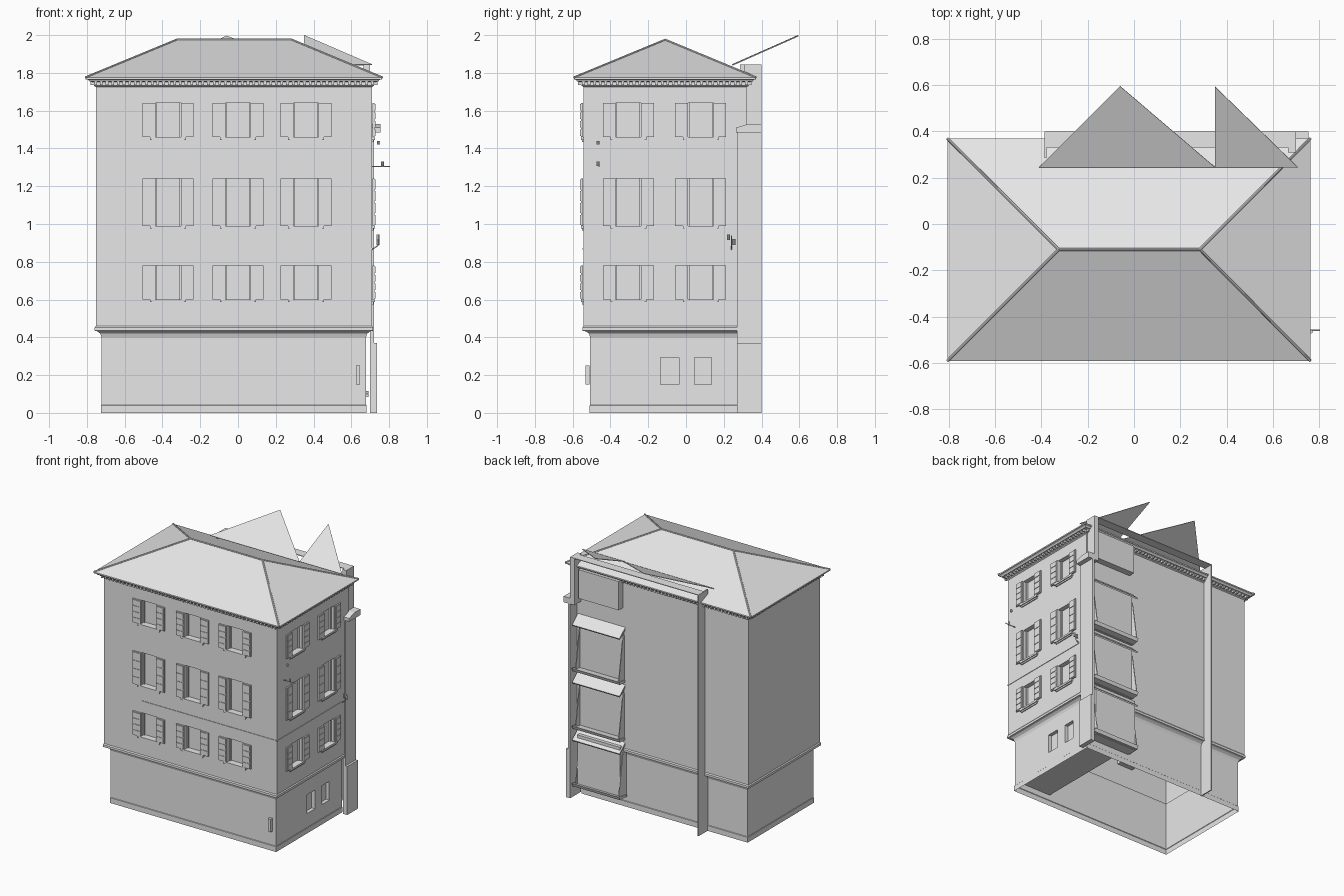
import bpy, bmesh
from mathutils import Vector

if "Cube" in bpy.data.objects:
    bpy.data.objects.remove(bpy.data.objects["Cube"])

plaster = bpy.data.materials.new("light grey plaster")
plaster.use_nodes = True
GREY = (0.8, 0.8, 0.8, 1)
plaster.diffuse_color = GREY
plaster.node_tree.nodes["Principled BSDF"].inputs["Base Color"].default_value = GREY

# Wall planes: left x, right x, front y, back y
LOWER = (-0.725, 0.68, -0.51, 0.29)
UPPER = (-0.753, 0.71, -0.543, 0.32)
EAVES = (-0.807, 0.763, -0.592, 0.37)


def finish(name, bm):
    bmesh.ops.recalc_face_normals(bm, faces=bm.faces)
    mesh = bpy.data.meshes.new(name)
    bm.to_mesh(mesh)
    bm.free()
    mesh.materials.append(plaster)
    obj = bpy.data.objects.new(name, mesh)
    bpy.context.collection.objects.link(obj)
    return obj


def add_box(bm, x0, x1, y0, y1, z0, z1):
    vs = bmesh.ops.create_cube(bm, size=1)["verts"]
    for v in vs:
        v.co = ((x0 + x1) / 2 + v.co.x * (x1 - x0),
                (y0 + y1) / 2 + v.co.y * (y1 - y0),
                (z0 + z1) / 2 + v.co.z * (z1 - z0))


def boxes(name, items):
    bm = bmesh.new()
    for it in items:
        add_box(bm, *it)
    return finish(name, bm)


def on_wall(side, u0, u1, z0, z1, d0, d1, rect=UPPER):
    """Box on the front or right wall; d is distance out of the wall."""
    if side == "front":
        return (u0, u1, rect[2] - d1, rect[2] - d0, z0, z1)
    return (rect[1] + d0, rect[1] + d1, u0, u1, z0, z1)


def ring_loft(name, rect, profile, capped=False):
    """Sweep (offset, z) points around a rectangle."""
    x0, x1, y0, y1 = rect
    bm = bmesh.new()
    rings = [[bm.verts.new(p) for p in ((x0 - o, y0 - o, z), (x1 + o, y0 - o, z),
                                        (x1 + o, y1 + o, z), (x0 - o, y1 + o, z))]
             for o, z in profile]
    for a, b in zip(rings, rings[1:]):
        for i in range(4):
            j = (i + 1) % 4
            bm.faces.new((a[i], a[j], b[j], b[i]))
    if capped:
        bm.faces.new(rings[0])
        bm.faces.new(rings[-1])
    return finish(name, bm)


def extrude_x(name, x0, x1, outline):
    """Extrude a closed y-z outline along x."""
    bm = bmesh.new()
    face = bm.faces.new([bm.verts.new((x0, y, z)) for y, z in outline])
    out = bmesh.ops.extrude_face_region(bm, geom=[face])["geom"]
    bmesh.ops.translate(bm, vec=(x1 - x0, 0, 0),
                        verts=[g for g in out if isinstance(g, bmesh.types.BMVert)])
    bm.faces.new([bm.verts.new((x0, y, z)) for y, z in outline]) if not face.is_valid else None
    return finish(name, bm)


def rods(name, segments, radius):
    bm = bmesh.new()
    for a, b in segments:
        a, b = Vector(a), Vector(b)
        vs = bmesh.ops.create_cone(bm, cap_ends=True, segments=8, radius1=radius,
                                   radius2=radius, depth=(b - a).length)["verts"]
        turn = (b - a).to_track_quat("Z", "Y").to_matrix()
        for v in vs:
            v.co = turn @ v.co + (a + b) / 2
    return finish(name, bm)


def carve(obj, holes):
    """Cut recesses, then open the shell at top and bottom."""
    cutter = boxes("cutter", holes)
    cutter.hide_render = True
    mod = obj.modifiers.new("recesses", "BOOLEAN")
    mod.operation, mod.object, mod.solver = "DIFFERENCE", cutter, "EXACT"
    bpy.context.view_layer.objects.active = obj
    bpy.ops.object.modifier_apply(modifier=mod.name)
    bpy.data.objects.remove(cutter)
    bm = bmesh.new()
    bm.from_mesh(obj.data)
    bm.normal_update()
    zs = [v.co.z for v in bm.verts]
    ends = [f for f in bm.faces if abs(f.normal.z) > 0.9 and all(
        min(abs(v.co.z - min(zs)), abs(v.co.z - max(zs))) < 1e-4 for v in f.verts)]
    bmesh.ops.delete(bm, geom=ends, context="FACES")
    bm.to_mesh(obj.data)
    bm.free()


# Window layout
COLUMNS = [("front", -0.37), ("front", 0.0), ("front", 0.36),
           ("right", -0.305), ("right", 0.078)]
ROWS = [(0.60, 0.78), (0.99, 1.24), (1.46, 1.64)]
HALF = 0.067
windows = [(s, u, z0, z1) for s, u in COLUMNS for z0, z1 in ROWS]

# Walls
base = ring_loft("ground_floor_wall", LOWER,
                 [(0, 0), (0, 0.04), (-0.003, 0.043), (-0.003, 0.40),
                  (0.004, 0.42), (0.024, 0.435)], capped=True)
cellar = [(-0.135, -0.038), (0.045, 0.135)]
carve(base, [on_wall("right", a, b, 0.15, 0.293, -0.03, 0.02, LOWER) for a, b in cellar])
walls = ring_loft("upper_wall", UPPER, [(0, 0.435), (0, 1.76)], capped=True)
carve(walls, [on_wall(s, u - HALF, u + HALF, z0, z1, -0.035, 0.02)
              for s, u, z0, z1 in windows])
ring_loft("plinth_moulding", UPPER, [(-0.01, 0.432), (0.006, 0.435), (0.006, 0.452), (0, 0.46)])

# Window frames, sills and louvred shutters
frames, sills, shutters = [], [], []
for s, u, z0, z1 in windows:
    for a, b in ((-HALF, -HALF + 0.008), (HALF - 0.008, HALF)):
        frames.append(on_wall(s, u + a, u + b, z0, z1, -0.035, -0.022))
    sills.append(on_wall(s, u - 0.095, u + 0.095, z0 - 0.014, z0, 0, 0.014))
    sills.append(on_wall(s, u - 0.085, u + 0.085, z0 - 0.025, z0 - 0.014, 0, 0.007))
    for e in (-1, 1):
        a, b = sorted((u + e * HALF, u + e * (HALF + 0.068)))
        shutters.append(on_wall(s, a, b, z0, z1, 0.003, 0.013))
        for k in range(4):
            z = z0 + (z1 - z0) * k / 4
            shutters.append(on_wall(s, a + 0.006, b - 0.006, z + 0.006,
                                    z + (z1 - z0) / 4 - 0.004, 0.013, 0.017))
boxes("window_frames", frames)
boxes("window_sills", sills)
boxes("shutters", shutters)

# Thin string course
boxes("string_course", [on_wall("front", -0.43, 0.71, 0.864, 0.873, 0, 0.004),
                        on_wall("right", -0.545, 0.24, 0.864, 0.873, 0, 0.004)])

# Cornice with dentils on all sides
ring_loft("cornice", UPPER, [(0, 1.726), (0.01, 1.732), (0.01, 1.752), (0.033, 1.754),
                             (0.038, 1.762), (0.048, 1.768)])
dentils = []
x0, x1, y0, y1 = UPPER
for lo, hi, along_x in ((x0, x1, True), (y0, y1, False)):
    count = round((hi - lo) / 0.03)
    for i in range(count + 1):
        c = lo + (hi - lo) * i / count
        if along_x:
            dentils += [(c - 0.007, c + 0.007, y0 - 0.028, y0, 1.735, 1.754),
                        (c - 0.007, c + 0.007, y1, y1 + 0.028, 1.735, 1.754)]
        else:
            dentils += [(x0 - 0.028, x0, c - 0.007, c + 0.007, 1.735, 1.754),
                        (x1, x1 + 0.028, c - 0.007, c + 0.007, 1.735, 1.754)]
boxes("dentils", dentils)

# Hipped roof with ridge tiles
ex0, ex1, ey0, ey1 = EAVES
bm = bmesh.new()
corners = [(ex0, ey0), (ex1, ey0), (ex1, ey1), (ex0, ey1)]
low = [bm.verts.new((x, y, 1.766)) for x, y in corners]
rim = [bm.verts.new((x, y, 1.776)) for x, y in corners]
left_peak, right_peak = (-0.325, -0.11, 1.975), (0.285, -0.11, 1.975)
lp, rp = bm.verts.new(left_peak), bm.verts.new(right_peak)
for i in range(4):
    j = (i + 1) % 4
    bm.faces.new((low[i], low[j], rim[j], rim[i]))
bm.faces.new(low)
for f in ((rim[0], rim[1], rp, lp), (rim[1], rim[2], rp),
          (rim[2], rim[3], lp, rp), (rim[3], rim[0], lp)):
    bm.faces.new(f)
finish("roof", bm)
peaks = (left_peak, right_peak, right_peak, left_peak)
rods("ridge_tiles", [(left_peak, right_peak)] +
     [((x, y, 1.776), p) for (x, y), p in zip(corners, peaks)], 0.006)

# Triangular sails rising behind the roof
bm = bmesh.new()
for tri in (((-0.41, 0), (0.35, 0), (-0.06, 1)), ((0.35, 0), (0.71, 0), (0.35, 1))):
    bm.faces.new([bm.verts.new((x, 0.245 + 0.35 * t, 1.842 + 0.155 * t)) for x, t in tri])
sails = finish("roof_sails", bm)
sails.modifiers.new("thickness", "SOLIDIFY").thickness = 0.004

# Fins and connecting ledge on the back
boxes("rear_fins", [(-0.386, -0.378, 0.285, 0.40, 0, 1.845),
                    (0.70, 0.719, 0.27, 0.40, 0, 1.49),
                    (0.70, 0.735, 0.27, 0.40, 0, 0.37),
                    (0.665, 0.70, 0.31, 0.40, 1.52, 1.845)])
boxes("rear_top_ledge", [(-0.38, 0.675, 0.33, 0.40, 1.84, 1.845)])
extrude_x("fin_shoulder", 0.665, 0.755,
          [(0.265, 1.485), (0.40, 1.485), (0.40, 1.53), (0.33, 1.53), (0.265, 1.51)])

# Rear bays: a panel, a sloping hood, tapering cheeks and a sill
for n, z in enumerate((0.085, 0.525, 0.965)):
    front = 0.37 if n == 0 else 0.335
    boxes(f"bay_panel_{n}", [(0.30, 0.66, 0.29, front, z, z + 0.40)])
    extrude_x(f"bay_hood_{n}", 0.29, 0.69,
              [(0.31, z + 0.43), (0.39, z + 0.36), (0.385, z + 0.35), (0.30, z + 0.415)])
    for side, x in (("right", 0.296), ("left", 0.66)):
        extrude_x(f"bay_cheek_{side}_{n}", x, x + 0.006,
                  [(0.30, z), (0.39, z + 0.02), (0.34, z + 0.34), (0.30, z + 0.38)])
    extrude_x(f"bay_sill_{n}", 0.29, 0.69,
              [(0.30, z), (0.385, z + 0.005), (0.395, z + 0.03), (0.30, z + 0.015)])
boxes("top_bay_panel", [(0.31, 0.65, 0.315, 0.37, 1.53, 1.75)])

# Slabs inside the open base
boxes("inner_slabs", [(0.36, 0.675, -0.50, 0.27, 0.08, 0.09),
                      (0.04, 0.27, 0.17, 0.28, 0.10, 0.11)])

# Small wall fittings
boxes("meter_box", [(0.625, 0.647, -0.532, -0.51, 0.15, 0.25)])
rods("wall_brackets", [((0.70, -0.46, 1.305), (0.805, -0.46, 1.305)),
                       ((0.70, 0.24, 0.86), (0.74, 0.24, 0.885)),
                       ((0.74, 0.24, 0.885), (0.745, 0.24, 0.94))], 0.003)
rods("insulators", [((0.765, -0.465, 1.308), (0.765, -0.465, 1.33)),
                    ((0.745, -0.465, 1.42), (0.745, -0.465, 1.44)),
                    ((0.74, 0.225, 0.915), (0.74, 0.225, 0.945)),
                    ((0.74, 0.255, 0.89), (0.74, 0.255, 0.92))], 0.008)
